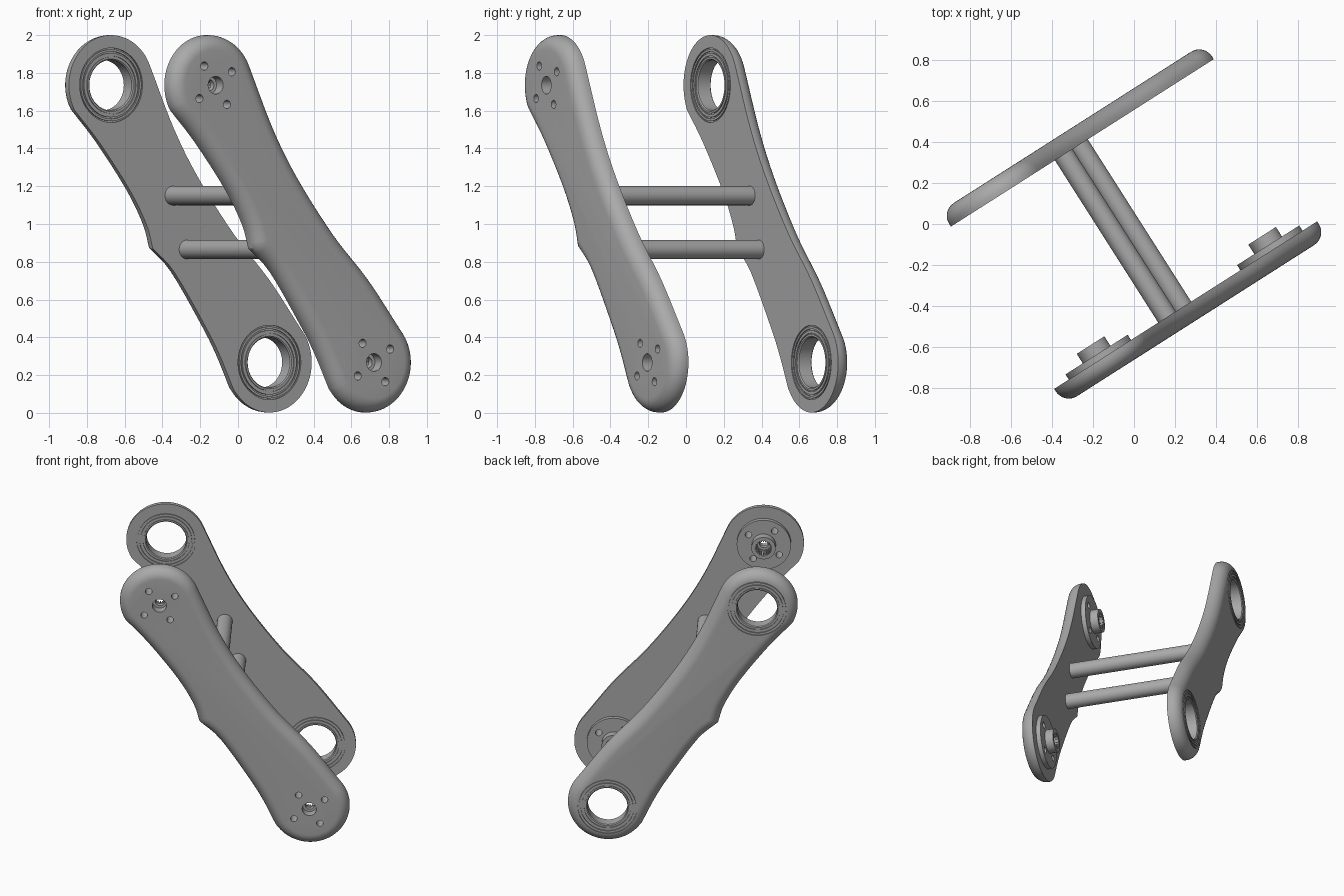
import bpy, bmesh
from math import sin, cos, pi, radians
from mathutils import Vector, Matrix

cube = bpy.data.objects.get("Cube")
if cube:
    bpy.data.objects.remove(cube, do_unlink=True)

metal = bpy.data.materials.new("grey metal")
metal.use_nodes = True
grey = (0.4, 0.4, 0.4, 1)
metal.diffuse_color = grey
metal.node_tree.nodes["Principled BSDF"].inputs["Base Color"].default_value = grey

INNER, OUTER, FILLET = 0.47, 0.56, 0.075
END_R = 0.265
PIVOTS = [(-0.497, 1.735), (0.497, 0.267)]
parts = []


def finish(name, bm):
    bmesh.ops.recalc_face_normals(bm, faces=bm.faces)
    mesh = bpy.data.meshes.new(name)
    bm.to_mesh(mesh)
    bm.free()
    mesh.materials.append(metal)
    obj = bpy.data.objects.new(name, mesh)
    bpy.context.collection.objects.link(obj)
    parts.append(obj)
    return obj


def spline(points, steps=6):
    """Smooth curve through the points, both ends included."""
    p = [Vector(q) for q in points]
    p = [2 * p[0] - p[1]] + p + [2 * p[-1] - p[-2]]
    out = []
    for a, b, c, d in zip(p, p[1:], p[2:], p[3:]):
        for i in range(steps):
            t = i / steps
            out.append(0.5 * (2 * b + (c - a) * t + (2 * a - 5 * b + 4 * c - d) * t * t
                              + (3 * b - a - 3 * c + d) * t ** 3))
    return out + [p[-2]]


def arc(centre, start, end, steps=40):
    """Clockwise arc without its end points."""
    angles = [radians(start + (end - start) * i / steps) for i in range(1, steps)]
    return [Vector((centre[0] + END_R * cos(a), centre[1] + END_R * sin(a))) for a in angles]


def plate_outline():
    right = spline([(-.254, 1.84), (-.101, 1.501), (.056, 1.236), (.275, .944), (.495, .705), (.698, .44)])
    lower = spline([(.27, .127), (.183, .308), (.089, .467), (-.1, .745), (-.235, .87)], 4)
    upper = spline([(-.235, .87), (-.275, .997), (-.382, 1.183), (-.571, 1.432), (-.726, 1.602)], 4)
    return (arc(PIVOTS[0], 210, 23) + right + arc(PIVOTS[1], 40, -148) + lower + upper[1:])


def inset(points, amount):
    out = []
    for i, p in enumerate(points):
        d1 = (p - points[i - 1]).normalized()
        d2 = (points[(i + 1) % len(points)] - p).normalized()
        n1, n2 = Vector((d1.y, -d1.x)), Vector((d2.y, -d2.x))
        out.append(p + (n1 + n2) * amount / (1 + n1.dot(n2)))
    return out


def plate(name, side):
    """Link plate: flat inside, rounded rim outside. side -1 is front, 1 is back."""
    outline = plate_outline()
    layers = [(0, INNER)]
    for i in range(9):
        a = i / 8 * pi / 2
        layers.append((FILLET * (1 - cos(a)), OUTER - FILLET * (1 - sin(a))))
    bm = bmesh.new()
    rings = [[bm.verts.new((p.x, side * y, p.y)) for p in inset(outline, d)] for d, y in layers]
    for r1, r2 in zip(rings, rings[1:]):
        for i in range(len(r1)):
            bm.faces.new((r1[i - 1], r1[i], r2[i], r2[i - 1]))
    bm.faces.new(rings[0])
    bm.faces.new(rings[-1])
    return finish(name, bm)


def add_cylinder(bm, x, z, radius, y1, y2, segments=32):
    m = Matrix.Translation((x, (y1 + y2) / 2, z)) @ Matrix.Rotation(pi / 2, 4, 'X')
    bmesh.ops.create_cone(bm, cap_ends=True, segments=segments, radius1=radius, radius2=radius,
                          depth=abs(y2 - y1), matrix=m)


def lathe(name, profile, pivot, segments=64):
    """Closed (radius, y) profile turned around the pivot axis."""
    bm = bmesh.new()
    rings = [[bm.verts.new((pivot[0] + r * cos(2 * pi * i / segments), y,
                            pivot[1] + r * sin(2 * pi * i / segments)))
              for i in range(segments)] for r, y in profile]
    for k, ring in enumerate(rings):
        last = rings[k - 1]
        for i in range(segments):
            bm.faces.new((last[i - 1], last[i], ring[i], ring[i - 1]))
    return finish(name, bm)


def drill(obj, holes):
    """Cut (x, z, radius) holes along y."""
    bm = bmesh.new()
    for x, z, r in holes:
        add_cylinder(bm, x, z, r, -1, 1, 64 if r > 0.1 else 32)
    cutter = finish("hole_cutter", bm)
    parts.remove(cutter)
    cutter.hide_render = True
    mod = obj.modifiers.new("holes", 'BOOLEAN')
    mod.operation, mod.solver, mod.object = 'DIFFERENCE', 'EXACT', cutter
    bpy.context.view_layer.objects.active = obj
    bpy.ops.object.modifier_apply(modifier=mod.name)
    bpy.data.objects.remove(cutter, do_unlink=True)


def screws(pivot):
    angles = [radians(35 + 90 * k) for k in range(4)]
    return [(pivot[0] + 0.124 * cos(a), pivot[1] + 0.124 * sin(a), 0.022) for a in angles]


# Front plate with drive hubs on its inside
front = plate("front_plate", -1)
drill(front, [(x, z, 0.047) for x, z in PIVOTS] + screws(PIVOTS[0]) + screws(PIVOTS[1]))
hub_profile = [(.18, -.47), (.18, -.44), (.08, -.44), (.08, -.385), (.055, -.385),
               (.055, -.46), (.03, -.46), (.03, -.495), (.047, -.495), (.047, -.47)]
for label, pivot in zip(("upper", "lower"), PIVOTS):
    hub = lathe(label + "_hub", hub_profile, pivot)
    drill(hub, screws(pivot))
    # Spline teeth inside the hub
    bm = bmesh.new()
    for k in range(20):
        m = (Matrix.Translation((pivot[0], -.424, pivot[1])) @ Matrix.Rotation(k * pi / 10, 4, 'Y')
             @ Matrix.Translation((.052, 0, 0)) @ Matrix.Diagonal((.012, .074, .008, 1)))
        bmesh.ops.create_cube(bm, size=1, matrix=m)
    finish(label + "_hub_teeth", bm)

# Back plate with open bearing rings
back = plate("back_plate", 1)
drill(back, [(x, z, 0.197) for x, z in PIVOTS])
steps = [(.197, .008), (.190, .008), (.190, 0), (.178, 0), (.178, .008), (.170, .008),
         (.170, 0), (.155, 0), (.155, .006), (.149, .006), (.149, 0), (.139, 0), (.133, .006)]
bearing_profile = ([(r, INNER + d) for r, d in steps]
                   + [(r, OUTER - d) for r, d in reversed(steps)])
for label, pivot in zip(("upper", "lower"), PIVOTS):
    lathe(label + "_bearing", bearing_profile, pivot)

# Cross bars
for label, x, z in (("upper", -.108, 1.15), ("lower", -.019, .865)):
    bm = bmesh.new()
    add_cylinder(bm, x, z, 0.051, -.48, .48, 40)
    finish(label + "_cross_bar", bm)

# Smooth shading, then turn the whole assembly
bpy.ops.object.select_all(action='DESELECT')
for obj in parts:
    obj.select_set(True)
    obj.data.transform(Matrix.Rotation(radians(32.5), 4, 'Z'))
bpy.context.view_layer.objects.active = front
bpy.ops.object.shade_smooth_by_angle(angle=radians(30))
